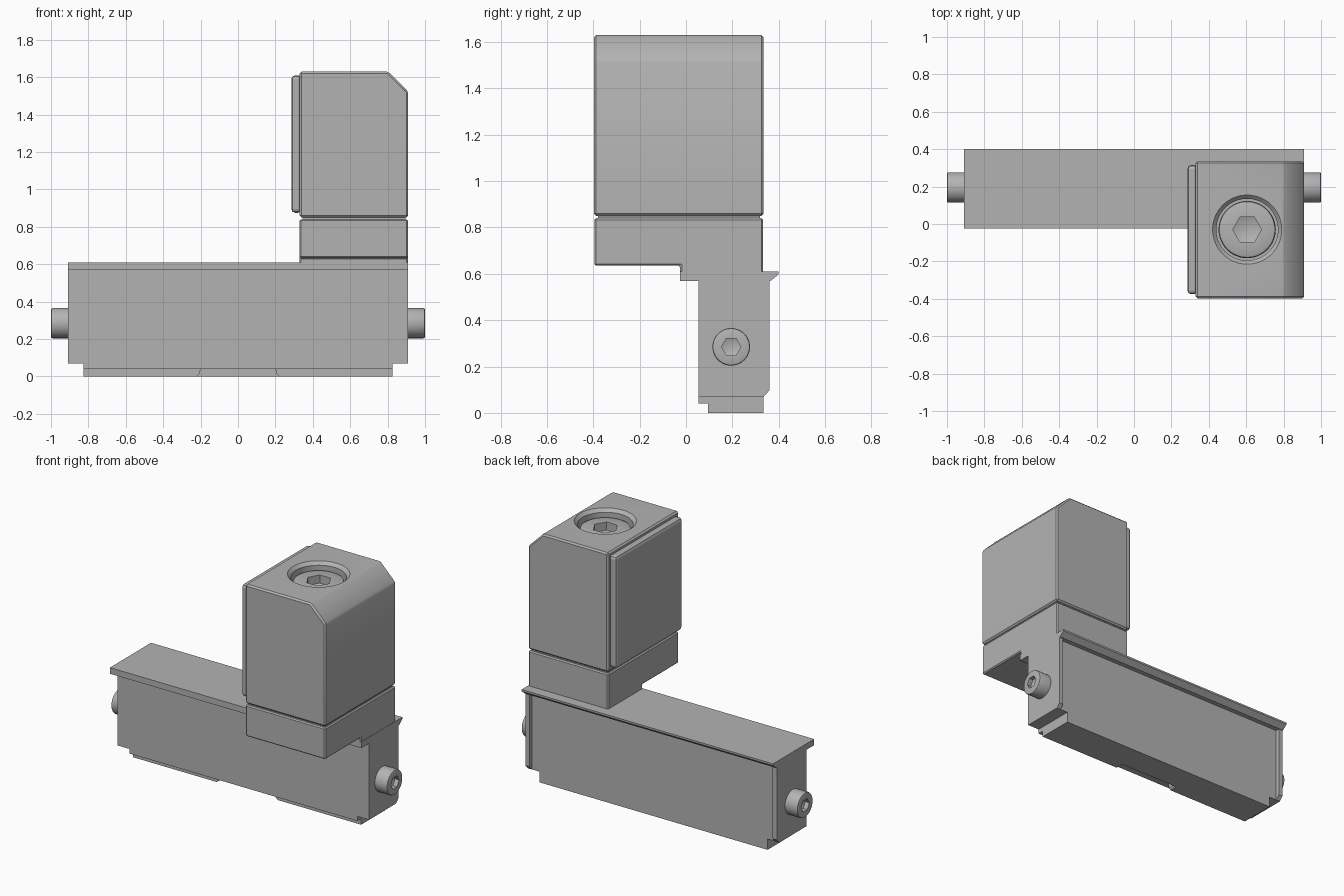
import bpy, bmesh, math
from mathutils import Matrix, Vector

cube = bpy.data.objects.get("Cube")
if cube:
    bpy.data.objects.remove(cube, do_unlink=True)

GREY = bpy.data.materials.new("plain grey")
GREY.use_nodes = True
GREY.diffuse_color = (0.45, 0.45, 0.45, 1)
GREY.node_tree.nodes["Principled BSDF"].inputs["Base Color"].default_value = GREY.diffuse_color


def finish(name, bm):
    bmesh.ops.recalc_face_normals(bm, faces=bm.faces)
    mesh = bpy.data.meshes.new(name)
    bm.to_mesh(mesh)
    bm.free()
    mesh.materials.append(GREY)
    obj = bpy.data.objects.new(name, mesh)
    bpy.context.collection.objects.link(obj)
    return obj


def prism(name, outline, start, end, axis="x"):
    """Extrude an outline: (y, z) along x, or (x, z) along y."""
    bm = bmesh.new()
    place = (lambda a, b: (start, a, b)) if axis == "x" else (lambda a, b: (a, start, b))
    step = Vector((end - start, 0, 0)) if axis == "x" else Vector((0, end - start, 0))
    face = bm.faces.new([bm.verts.new(place(a, b)) for a, b in outline])
    grown = bmesh.ops.extrude_face_region(bm, geom=[face])["geom"]
    bmesh.ops.translate(bm, vec=step, verts=[v for v in grown if isinstance(v, bmesh.types.BMVert)])
    return finish(name, bm)


def box(name, x, y, z):
    return prism(name, [(y[0], z[0]), (y[1], z[0]), (y[1], z[1]), (y[0], z[1])], *x)


def lathe(name, profile, sides, matrix):
    """Turn an (r, z) profile that starts and ends on the axis."""
    bm = bmesh.new()
    verts = [bm.verts.new((r, 0, z)) for r, z in profile]
    edges = [bm.edges.new(pair) for pair in zip(verts, verts[1:])]
    bmesh.ops.spin(bm, geom=verts + edges, axis=(0, 0, 1), cent=(0, 0, 0),
                   angle=math.tau, steps=sides, use_duplicate=False)
    bmesh.ops.remove_doubles(bm, verts=bm.verts, dist=0.0001)
    bm.transform(matrix)
    return finish(name, bm)


def bake(obj):
    """Replace the mesh by its modified result."""
    bpy.context.view_layer.update()
    graph = bpy.context.evaluated_depsgraph_get()
    mesh = bpy.data.meshes.new_from_object(obj.evaluated_get(graph))
    obj.modifiers.clear()
    obj.data = mesh


def bevel(obj, width, segments=1):
    mod = obj.modifiers.new("edge bevel", "BEVEL")
    mod.width, mod.segments = width, segments
    mod.limit_method = "ANGLE"
    bake(obj)


def cut(obj, cutter):
    mod = obj.modifiers.new("cut", "BOOLEAN")
    mod.operation, mod.solver, mod.object = "DIFFERENCE", "EXACT", cutter
    bake(obj)
    bpy.data.objects.remove(cutter, do_unlink=True)


def smooth(obj):
    bpy.ops.object.select_all(action="DESELECT")
    obj.select_set(True)
    bpy.context.view_layer.objects.active = obj
    bpy.ops.object.shade_smooth_by_angle(angle=math.radians(30))


def socket_screw(name, radius, height, socket, matrix):
    """Cylinder head with rounded rim and a hexagonal socket; top at local z = 0."""
    b = radius * 0.1
    screw = lathe(name, [(0, -height), (radius, -height), (radius, -b),
                         (radius - b * 0.3, -b * 0.3), (radius - b, 0), (0, 0)], 48, matrix)
    cutter = lathe(name + "_cutter", [(0, -socket * 1.1), (socket, -socket * 0.7),
                                      (socket, 0.02), (0, 0.02)], 6, matrix)
    cut(screw, cutter)
    smooth(screw)


# Long body with its stepped foot
box("body", (-0.88, 0.88), (0.055, 0.335), (0.07, 0.58))
foot = prism("foot", [(0.055, 0.07), (0.055, 0.04), (0.095, 0.04), (0.095, 0),
                      (0.335, 0), (0.335, 0.07)], -0.825, 0.825)
notch = prism("foot_notch_cutter", [(-0.22, -0.02), (0.22, -0.02), (0.22, 0), (0.205, 0.015),
                                    (0.2, 0.04), (-0.2, 0.04), (-0.205, 0.015), (-0.22, 0)],
              0.05, 0.15, "y")
cut(foot, notch)

# Top flange with a chamfered rear lip
prism("flange", [(-0.025, 0.57), (0.365, 0.57), (0.4, 0.598), (0.4, 0.61),
                 (-0.025, 0.61)], -0.91, 0.91)

# End plates and side screws
for side, label in ((1, "left"), (-1, "right")):
    prism(label + "_end_plate", [(0.055, 0.07), (0.335, 0.07), (0.36, 0.097),
                                 (0.36, 0.58), (0.055, 0.58)], side * 0.88, side * 0.91)
    turn = Matrix.Rotation(side * math.pi / 2, 4, "Y") @ Matrix.Rotation(math.pi / 2, 4, "Z")
    socket_screw(label + "_screw", 0.081, 0.1, 0.042,
                 Matrix.Translation((side, 0.195, 0.285)) @ turn)

# Head: lower block, recessed joint and upper block with a chamfered side
base = prism("head_base", [(-0.395, 0.635), (-0.025, 0.635), (-0.025, 0.6), (0.333, 0.6),
                           (0.333, 0.84), (-0.395, 0.84)], 0.33, 0.908)
bevel(base, 0.007)
box("head_joint", (0.345, 0.895), (-0.38, 0.32), (0.83, 0.86))
head = prism("head", [(0.33, 0.85), (0.91, 0.85), (0.91, 1.523), (0.803, 1.63),
                      (0.33, 1.63)], -0.398, 0.335, "y")
bevel(head, 0.01)

# Chamfered counterbore and its screw
bore = Matrix.Translation((0.605, -0.03, 1.63))
cut(head, lathe("counterbore_cutter", [(0, -0.13), (0.165, -0.13), (0.165, -0.02), (0.185, 0),
                                       (0.185, 0.03), (0, 0.03)], 64, bore))
smooth(head)
socket_screw("top_screw", 0.153, 0.09, 0.077, Matrix.Translation((0.605, -0.03, 1.588)))

# Cover plate on the inner side of the head
cover = box("side_cover", (0.285, 0.34), (-0.375, 0.315), (0.875, 1.61))
bevel(cover, 0.02, 2)
